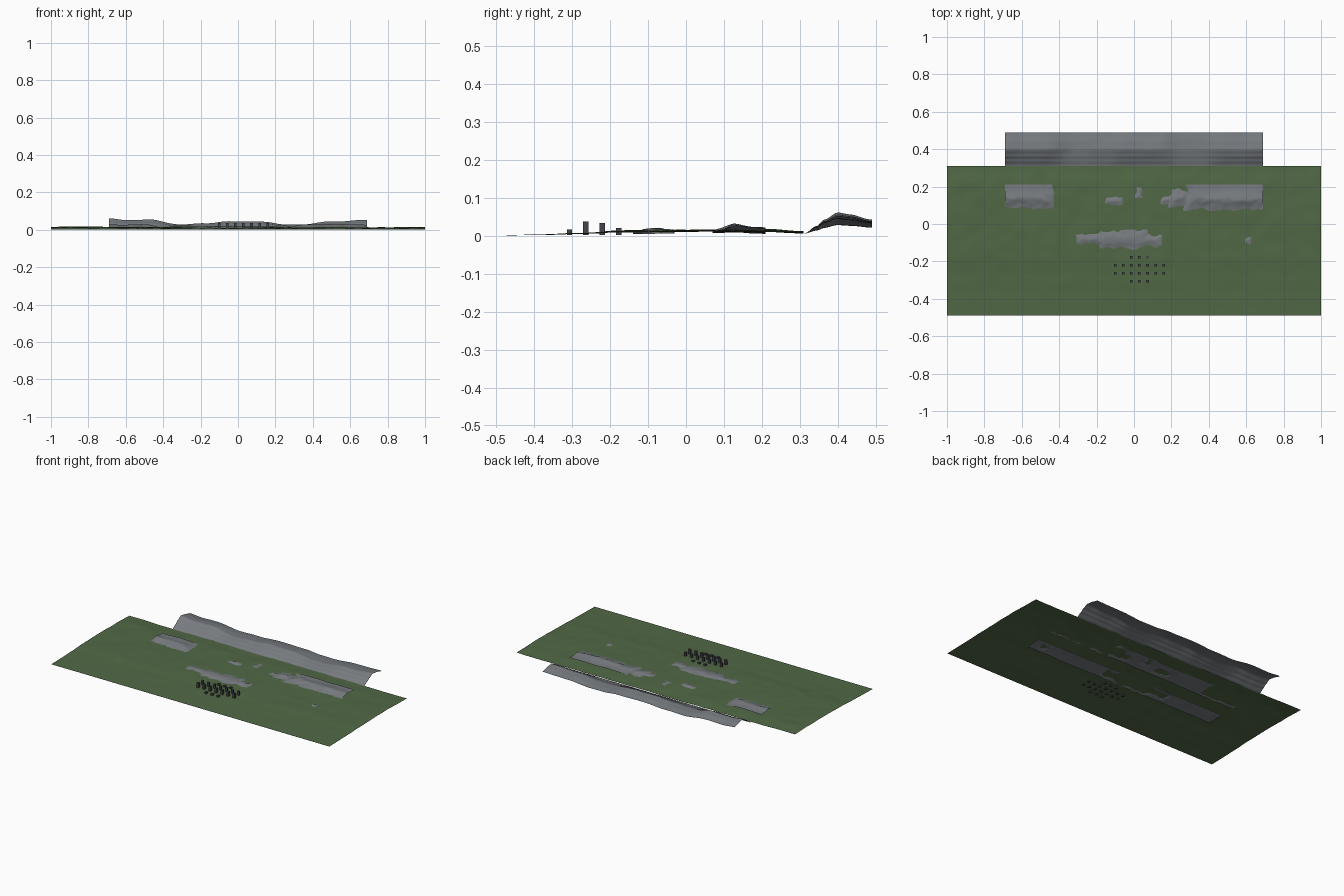
import bpy, bmesh, math
from mathutils import noise, Vector

if "Cube" in bpy.data.objects:
    bpy.data.objects.remove(bpy.data.objects["Cube"])


def material(name, rgb):
    m = bpy.data.materials.new(name)
    m.diffuse_color = (*rgb, 1)
    m.use_nodes = True
    m.node_tree.nodes["Principled BSDF"].inputs["Base Color"].default_value = m.diffuse_color
    return m


GRASS = material("grass green", (0.083, 0.14, 0.06))
ROCK = material("rock grey", (0.185, 0.2, 0.215))
STONE = material("dark stone", (0.06, 0.062, 0.075))


def lerp_points(points, t):
    """Smooth interpolation through (position, value) pairs."""
    if t <= points[0][0]:
        return points[0][1]
    for (a, va), (b, vb) in zip(points, points[1:]):
        if t <= b:
            u = (t - a) / (b - a)
            u = u * u * (3 - 2 * u)
            return va + (vb - va) * u
    return points[-1][1]


def rough(x, y, scale, seed=0.0):
    return noise.noise(Vector((x * scale, y * scale, seed)))


def sheet(name, xr, yr, nx, ny, height, mat):
    """Open grid surface following a height function."""
    bm = bmesh.new()
    rows = []
    for j in range(ny + 1):
        y = yr[0] + (yr[1] - yr[0]) * j / ny
        row = []
        for i in range(nx + 1):
            x = xr[0] + (xr[1] - xr[0]) * i / nx
            row.append(bm.verts.new((x, y, max(0.0, height(x, y)))))
        rows.append(row)
    for a, b in zip(rows, rows[1:]):
        for i in range(nx):
            bm.faces.new((a[i], a[i + 1], b[i + 1], b[i])).smooth = True
    me = bpy.data.meshes.new(name)
    bm.to_mesh(me)
    bm.free()
    me.materials.append(mat)
    ob = bpy.data.objects.new(name, me)
    bpy.context.collection.objects.link(ob)
    return ob


# Grass field: flat at the front, gently rolling behind
FIELD = [(-0.49, 0.001), (-0.38, 0.003), (-0.28, 0.006), (-0.17, 0.012),
         (0.0, 0.014), (0.2, 0.014), (0.31, 0.009)]


def ground(x, y):
    base = lerp_points(FIELD, y)
    wave = 0.3 * rough(x, y, 4, 3.1) + 0.22 * rough(x, y, 13, 7.7)
    return base * (1 + wave - 0.12 * x)


sheet("grass_field", (-1, 1), (-0.49, 0.31), 200, 80, ground, GRASS)


# Rock strips lie under the grass and break through it in patches
def box_bump(x, y, patch):
    """Positive inside the patch rectangle, negative outside."""
    x0, x1, y0, y1 = patch
    dx = max(x0 - x, x - x1)
    dy = max(y0 - y, y - y1)
    outside = math.hypot(max(dx, 0), max(dy, 0))
    return -outside if outside > 0 else -max(dx, dy)


def strip_height(patches, peak_y, peak):
    def height(x, y):
        d = max(box_bump(x, y, p) for p in patches)
        d += 0.018 * rough(x, y, 16, 1.3) + 0.01 * rough(x, y, 40, 5.2)
        rise = min(peak, 0.28 * d) if d > 0 else max(-0.005, 0.3 * d)
        if rise > 0:
            rise *= 0.45 + 0.55 * math.exp(-((y - peak_y) / 0.035) ** 2)
        return ground(x, y) + rise
    return height


MIDDLE = [(-0.80, -0.43, 0.085, 0.30), (0.27, 0.80, 0.075, 0.30),
          (0.19, 0.30, 0.10, 0.19), (-0.15, -0.06, 0.11, 0.135),
          (0.008, 0.045, 0.135, 0.205), (0.14, 0.20, 0.11, 0.15)]
FRONT = [(-0.31, -0.13, -0.108, -0.055), (-0.18, 0.07, -0.13, -0.035),
         (0.05, 0.14, -0.115, -0.06), (0.592, 0.622, -0.104, -0.074)]
sheet("middle_rock_strip", (-0.69, 0.69), (0.07, 0.21), 170, 20,
      strip_height(MIDDLE, 0.125, 0.016), ROCK)
sheet("front_rock_strip", (-0.69, 0.69), (-0.14, -0.03), 170, 16,
      strip_height(FRONT, -0.08, 0.007), ROCK)

# Back ridge: crest height along x times a slope profile along y
CREST = [(-0.69, 0.062), (-0.6, 0.052), (-0.48, 0.055), (-0.32, 0.031),
         (-0.18, 0.034), (-0.05, 0.045), (0.15, 0.043), (0.25, 0.029),
         (0.36, 0.028), (0.5, 0.046), (0.69, 0.053)]
SLOPE = [(0.31, 0.0), (0.345, 0.38), (0.365, 0.68), (0.4, 1.0),
         (0.43, 0.92), (0.49, 0.68)]


def ridge(x, y):
    s = lerp_points(SLOPE, y)
    bumps = 0.004 * rough(x, y, 11, 2.4) * s
    return 0.005 + (lerp_points(CREST, x) - 0.005) * s + bumps


sheet("back_ridge", (-0.69, 0.69), (0.31, 0.49), 140, 24, ridge, ROCK)

# Standing stones: two long tall rows between two short low rows
ROWS = [(-0.307, 1, 0.017), (-0.264, 3, 0.037),
        (-0.221, 3, 0.034), (-0.177, 1, 0.02)]
bm = bmesh.new()
for y, half, top in ROWS:
    for k in range(-half, half + 1):
        x = 0.029 + k * 0.0432
        cube = bmesh.ops.create_cube(bm, size=1)["verts"]
        bmesh.ops.scale(bm, verts=cube, vec=(0.014, 0.014, top - 0.002))
        bmesh.ops.translate(bm, verts=cube, vec=(x, y, 0.002 + (top - 0.002) / 2))
me = bpy.data.meshes.new("standing_stones")
bm.to_mesh(me)
bm.free()
me.materials.append(STONE)
bpy.context.collection.objects.link(bpy.data.objects.new("standing_stones", me))
